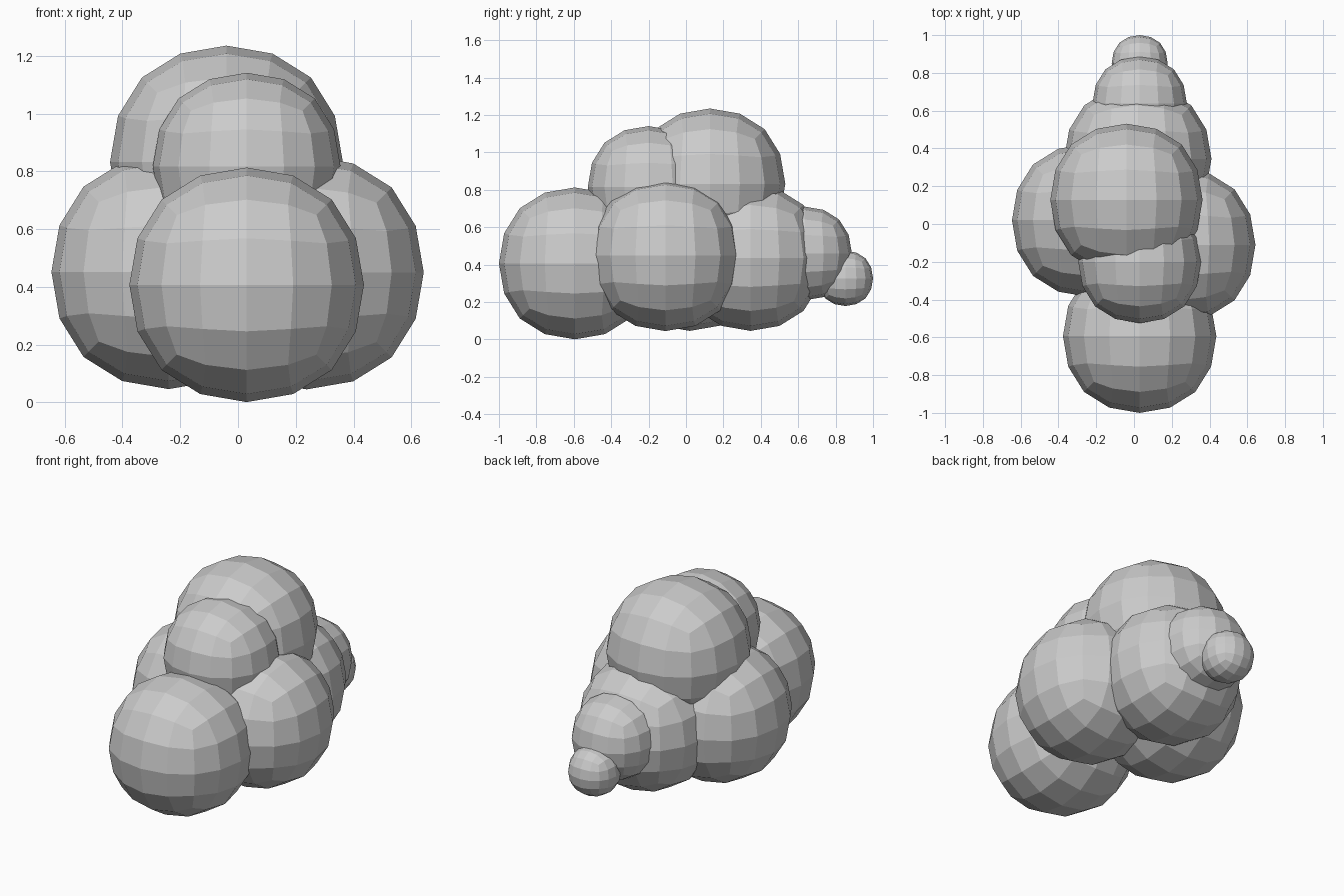
import bpy

if "Cube" in bpy.data.objects:
    bpy.data.objects.remove(bpy.data.objects["Cube"])

# The limit surface of a subdivided cube reaches this fraction of its half size
LIMIT = 0.8395


def puff(name, centre, radius):
    """Rounded low-poly ball: a cube with two levels of subdivision, flat shaded."""
    bpy.ops.mesh.primitive_cube_add(size=2 * radius / LIMIT, location=centre)
    ob = bpy.context.object
    ob.name = name
    mod = ob.modifiers.new("round", 'SUBSURF')
    mod.levels = mod.render_levels = 2
    bpy.ops.object.shade_flat()
    return ob


# Lower ring of puffs
puff("front_puff", (0.03, -0.594, 0.407), 0.406)
puff("left_puff", (-0.24, 0.02, 0.452), 0.406)
puff("right_puff", (0.238, -0.11, 0.45), 0.405)
puff("back_puff", (0.02, 0.345, 0.436), 0.39)

# Trailing tail of shrinking puffs
puff("tail_puff", (0.03, 0.637, 0.46), 0.25)
puff("tail_tip_puff", (0.03, 0.852, 0.327), 0.148)

# Upper puffs
puff("top_puff", (-0.04, 0.128, 0.832), 0.403)
puff("upper_front_puff", (0.03, -0.2, 0.816), 0.325)
